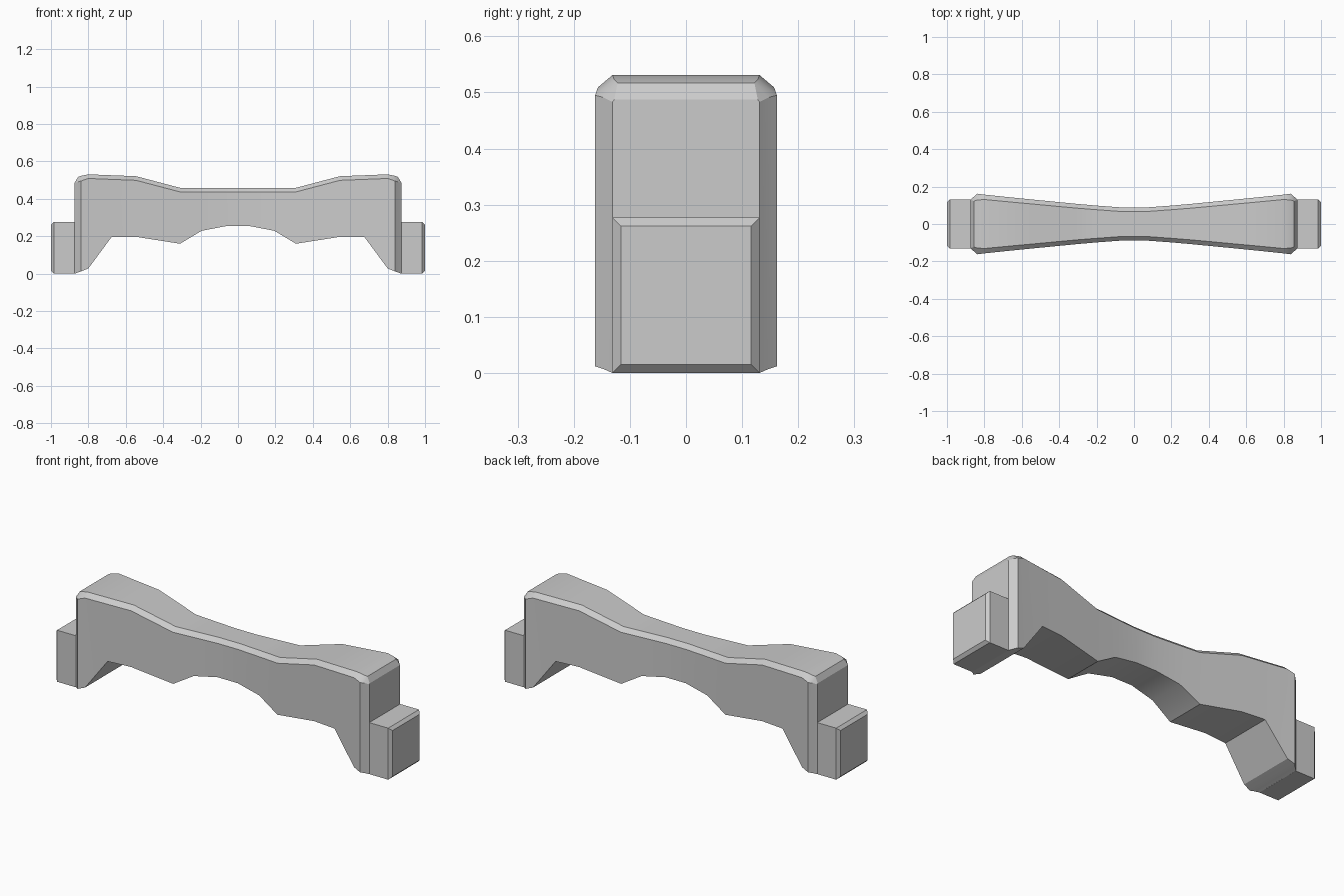
import bpy, bmesh, math

if "Cube" in bpy.data.objects:
    bpy.data.objects.remove(bpy.data.objects["Cube"])


def loft(name, sections):
    """Bridge a row of equal-sided cross-sections and cap both ends."""
    bm = bmesh.new()
    rings = [[bm.verts.new(p) for p in s] for s in sections]
    n = len(rings[0])
    for a, b in zip(rings, rings[1:]):
        for i in range(n):
            j = (i + 1) % n
            bm.faces.new((a[i], a[j], b[j], b[i]))
    bm.faces.new(rings[0])
    bm.faces.new(rings[-1])
    bmesh.ops.recalc_face_normals(bm, faces=bm.faces)
    mesh = bpy.data.meshes.new(name)
    bm.to_mesh(mesh)
    bm.free()
    obj = bpy.data.objects.new(name, mesh)
    bpy.context.collection.objects.link(obj)
    bpy.ops.object.select_all(action='DESELECT')
    obj.select_set(True)
    bpy.context.view_layer.objects.active = obj
    bpy.ops.object.shade_smooth_by_angle(angle=math.radians(25))
    return obj


# Waisted bridge body: x, bottom z, half width, side top z, top half width, top z
half = [
    (0.06, 0.255, 0.088, 0.437, 0.066, 0.459),
    (0.195, 0.229, 0.098, 0.437, 0.076, 0.459),
    (0.31, 0.160, 0.108, 0.437, 0.085, 0.459),
    (0.545, 0.197, 0.131, 0.499, 0.107, 0.521),
    (0.675, 0.197, 0.144, 0.504, 0.119, 0.526),
    (0.80, 0.028, 0.157, 0.509, 0.131, 0.531),
    (0.84, 0.012, 0.162, 0.495, 0.128, 0.523),
    (0.855, 0.007, 0.147, 0.491, 0.122, 0.517),
    (0.873, 0.0, 0.131, 0.483, 0.128, 0.487),
]
stations = [(-s[0], *s[1:]) for s in reversed(half)] + half
loft("bridge_body", [
    [(x, -w, zb), (x, w, zb), (x, w, zs), (x, wt, zt), (x, -wt, zt), (x, -w, zs)]
    for x, zb, w, zs, wt, zt in stations])


# End lugs with a chamfered outer face
def rect(x, w, z0, z1):
    return [(x, -w, z0), (x, w, z0), (x, w, z1), (x, -w, z1)]


for side, label in ((-1, "left"), (1, "right")):
    loft(label + "_end_lug", [
        rect(side * 0.872, 0.131, 0.0, 0.277),
        rect(side * 0.985, 0.131, 0.0, 0.277),
        rect(side * 1.0, 0.116, 0.015, 0.262)])
